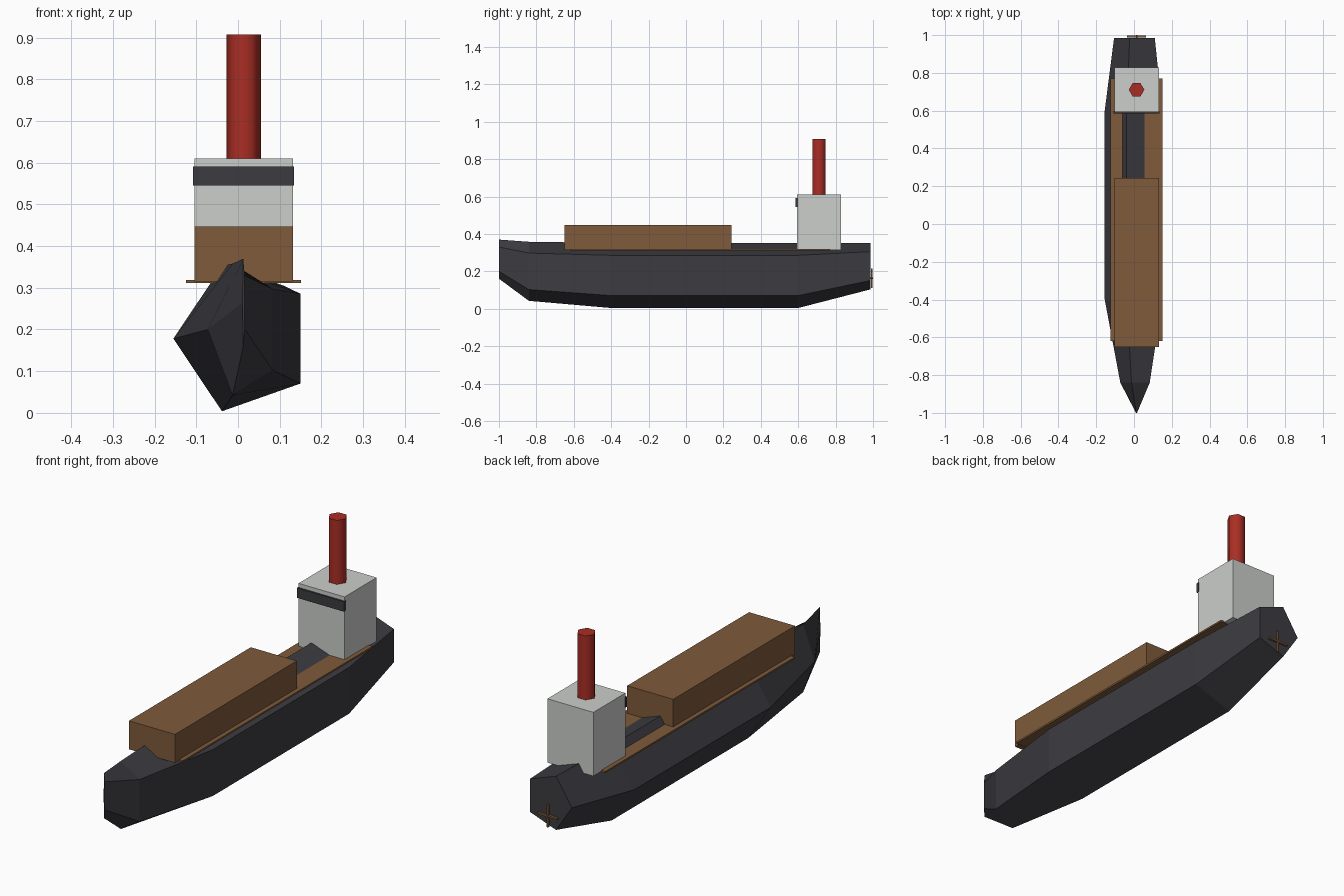
import bpy, bmesh, math
from mathutils import Vector

default = bpy.data.objects.get("Cube")
if default:
    bpy.data.objects.remove(default, do_unlink=True)

CX = 0.0136  # centreline of the ship


def material(name, rgb):
    mat = bpy.data.materials.new(name)
    mat.use_nodes = True
    mat.diffuse_color = (*rgb, 1)
    shader = next(n for n in mat.node_tree.nodes if n.type == 'BSDF_PRINCIPLED')
    shader.inputs["Base Color"].default_value = (*rgb, 1)
    return mat


dark = material("dark grey", (0.045, 0.044, 0.053))
brown = material("brown", (0.21, 0.105, 0.043))
white = material("off white", (0.60, 0.62, 0.60))
red = material("red", (0.40, 0.027, 0.018))


def finish(name, bm, mat):
    bmesh.ops.recalc_face_normals(bm, faces=bm.faces)
    mesh = bpy.data.meshes.new(name)
    bm.to_mesh(mesh)
    bm.free()
    mesh.materials.append(mat)
    obj = bpy.data.objects.new(name, mesh)
    bpy.context.collection.objects.link(obj)
    return obj


def box(name, mat, low, high):
    low, high = Vector(low), Vector(high)
    bm = bmesh.new()
    bmesh.ops.create_cube(bm, size=1)
    for v in bm.verts:
        v.co = (low + high) / 2 + v.co * (high - low)
    return finish(name, bm, mat)


# Hull: five-sided sections lofted from bow to stern (y, half width, half height, centre z)
stations = [(-1.0, 0.003, 0.11, 0.265), (-0.84, 0.086, 0.166, 0.2),
            (-0.4, 0.1686, 0.183, 0.178), (0.6, 0.1686, 0.183, 0.178),
            (0.986, 0.119, 0.131, 0.228)]
bm = bmesh.new()
rings = []
for y, rx, rz, zc in stations:
    angles = [math.radians(36 + 72 * k) for k in range(5)]
    rings.append([bm.verts.new((CX + rx * math.cos(a), y, zc + rz * math.sin(a)))
                  for a in angles])
for a, b in zip(rings, rings[1:]):
    for k in range(5):
        n = (k + 1) % 5
        bm.faces.new((a[k], a[n], b[n], b[k]))
bm.faces.new(rings[0])
bm.faces.new(rings[-1])
finish("hull", bm, dark)

# Deck, cargo and wheelhouse
box("deck", brown, (CX - 0.138, -0.62, 0.311), (CX + 0.138, 0.77, 0.319))
box("cargo_hold", brown, (CX - 0.118, -0.65, 0.315), (CX + 0.118, 0.243, 0.447))
box("wheelhouse", white, (CX - 0.118, 0.593, 0.314), (CX + 0.118, 0.828, 0.61))
box("wheelhouse_window", dark, (CX - 0.121, 0.585, 0.545), (CX + 0.121, 0.598, 0.591))

# Funnel: six-sided, smooth around the wall
bm = bmesh.new()
bottom, top = [[bm.verts.new((CX + 0.041 * math.cos(math.radians(60 * k)),
                              0.711 + 0.041 * math.sin(math.radians(60 * k)), z))
                for k in range(6)] for z in (0.605, 0.907)]
for k in range(6):
    n = (k + 1) % 6
    bm.faces.new((bottom[k], bottom[n], top[n], top[k])).smooth = True
bm.faces.new(top)
bm.faces.new(bottom)
finish("funnel", bm, red)

# Propeller: two crossed blades
box("propeller_blade_upright", brown, (CX - 0.004, 0.988, 0.11), (CX + 0.004, 0.998, 0.214))
box("propeller_blade_level", brown, (CX - 0.051, 0.988, 0.158), (CX + 0.051, 0.998, 0.166))
box("propeller_shaft", brown, (CX - 0.004, 0.97, 0.158), (CX + 0.004, 1.0, 0.166))
